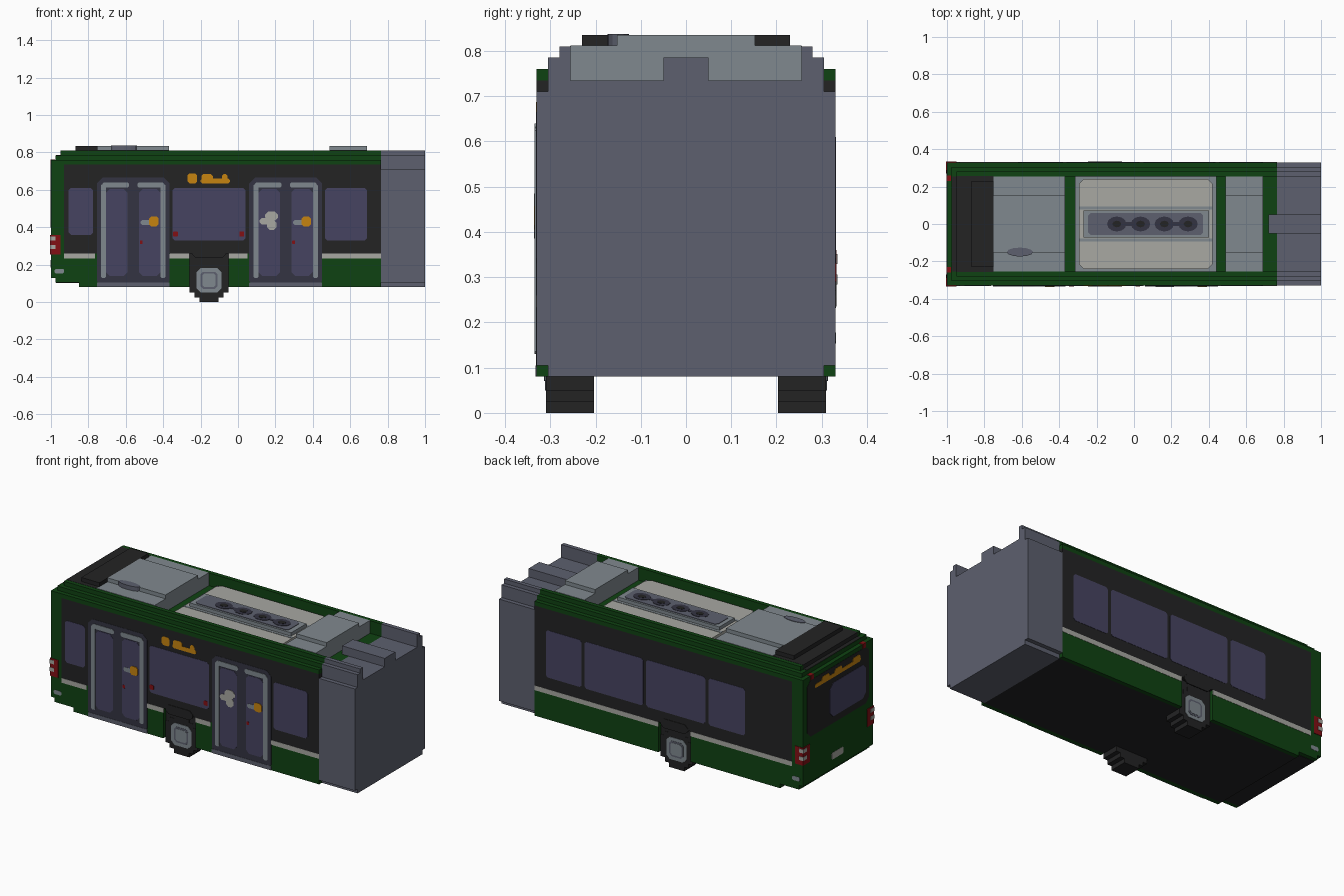
import bpy, bmesh, math

cube = bpy.data.objects.get("Cube")
if cube:
    bpy.data.objects.remove(cube, do_unlink=True)


def lin(c):
    c /= 255
    return c / 12.92 if c <= 0.04045 else ((c + 0.055) / 1.055) ** 2.4


def material(name, rgb):
    m = bpy.data.materials.new(name)
    m.use_nodes = True
    col = tuple(lin(c) for c in rgb) + (1,)
    m.diffuse_color = col
    b = m.node_tree.nodes["Principled BSDF"]
    b.inputs["Base Color"].default_value = col
    b.inputs["Roughness"].default_value = 0.8
    return m


GREEN = material("dark green", (15, 66, 18))
BLACK = material("black", (35, 35, 36))
GLASS = material("tinted glass", (70, 67, 97))
FRAME = material("door frame grey", (52, 52, 66))
GREY = material("light grey", (128, 137, 143))
JOINT = material("joint grey", (93, 96, 110))
WHITE = material("off white", (168, 168, 162))
ORANGE = material("orange", (198, 132, 16))
RED = material("red", (130, 16, 20))


def finish(name, bm, mat):
    bmesh.ops.recalc_face_normals(bm, faces=bm.faces[:])
    me = bpy.data.meshes.new(name)
    bm.to_mesh(me)
    bm.free()
    me.materials.append(mat)
    o = bpy.data.objects.new(name, me)
    bpy.context.collection.objects.link(o)
    return o


def box(name, mat, x0, x1, y0, y1, z0, z1):
    bm = bmesh.new()
    bmesh.ops.create_cube(bm, size=1)
    for v in bm.verts:
        v.co = ((x0 + x1) / 2 + v.co.x * (x1 - x0),
                (y0 + y1) / 2 + v.co.y * (y1 - y0),
                (z0 + z1) / 2 + v.co.z * (z1 - z0))
    return finish(name, bm, mat)


def prism(name, mat, pts, axis, a, b):
    """Extrude a 2D outline along an axis from a to b."""
    place = {"x": lambda u, w, d: (d, u, w), "y": lambda u, w, d: (u, d, w),
             "z": lambda u, w, d: (u, w, d)}[axis]
    bm = bmesh.new()
    lo = [bm.verts.new(place(u, w, a)) for u, w in pts]
    hi = [bm.verts.new(place(u, w, b)) for u, w in pts]
    bm.faces.new(lo)
    bm.faces.new(hi)
    n = len(pts)
    for i in range(n):
        j = (i + 1) % n
        bm.faces.new((lo[i], lo[j], hi[j], hi[i]))
    return finish(name, bm, mat)


def cut_rect(u0, u1, w0, w1, c):
    return [(u0 + c, w0), (u1 - c, w0), (u1, w0 + c), (u1, w1 - c),
            (u1 - c, w1), (u0 + c, w1), (u0, w1 - c), (u0, w0 + c)]


def side_plate(name, mat, s, u0, u1, w0, w1, level=1, c=0.012):
    prism(name, mat, cut_rect(u0, u1, w0, w1, c), "y", s * 0.328, s * (0.33 + 0.0015 * level))


def rear_plate(name, mat, u0, u1, w0, w1, level=1, c=0.012):
    prism(name, mat, cut_rect(u0, u1, w0, w1, c), "x", -0.998, -1 - 0.0015 * level)


def stepped(cx, cz, steps):
    """Symmetric blocky outline from (half width, half height) corner steps."""
    q = []
    for i, (w, h) in enumerate(steps):
        if i:
            q.append((w, steps[i - 1][1]))
        q.append((w, h))
    right = [(w, -h) for w, h in reversed(q)] + q
    full = right + [(-w, -h) for w, h in right]
    return [(cx + u, cz + w) for u, w in full]


END = 0.765   # where the body meets the joint
WX = -0.155   # wheel centre

# Body core, underside and stepped roof edges
box("body_core", GREEN, -0.975, END, -0.305, 0.305, 0.105, 0.735)
box("underside", BLACK, -0.85, END, -0.305, 0.305, 0.08, 0.106)
box("rear_underside", BLACK, -0.974, -0.85, -0.305, 0.305, 0.103, 0.106)
box("rear_wall", GREEN, -1, -0.975, -0.33, 0.33, 0.13, 0.76)
box("rear_roof_step", GREEN, -0.975, -0.93, -0.305, 0.305, 0.735, 0.785)

for s, side in ((-1, "right"), (1, "left")):
    def skin(name, mat, x0, x1, z0, z1, a=0.305, b=0.33):
        return box(side + "_" + name, mat, x0, x1, min(s * a, s * b), max(s * a, s * b), z0, z1)

    # Side skin, split around the wheel arch
    skin("rear_corner", GREEN, -0.975, -0.85, 0.105, 0.26)
    skin("rear_pillar", GREEN, -0.975, -0.93, 0.26, 0.76)
    skin("lower_rear_skin", GREEN, -0.85, WX - 0.105, 0.08, 0.26)
    skin("lower_front_skin", GREEN, WX + 0.105, END, 0.08, 0.26)
    skin("window_band", BLACK, -0.93, END, 0.26, 0.735)
    skin("cant_rail", GREEN, -0.93, END, 0.735, 0.76)
    skin("roof_rail_low", GREEN, -0.975, END, 0.735, 0.785, 0.255, 0.305)
    skin("roof_rail_high", GREEN, -0.95, END, 0.785, 0.81, 0.255, 0.28)
    skin("arch_liner", BLACK, WX - 0.105, WX + 0.105, 0.08, 0.26, 0.29, 0.307)
    side_plate(side + "_arch_trim", BLACK, s, WX - 0.09, WX + 0.09, 0.235, 0.29, 2, 0.02)

    # Wheels with blocky tyre and hub
    prism(side + "_tyre", BLACK,
          stepped(WX, 0.115, [(0.125, 0.025), (0.105, 0.065), (0.078, 0.09), (0.05, 0.115)]),
          "y", s * 0.203, s * 0.309)
    prism(side + "_rim", GREY, cut_rect(WX - 0.066, WX + 0.066, 0.05, 0.182, 0.022), "y", s * 0.3, s * 0.312)
    prism(side + "_rim_ring", JOINT, cut_rect(WX - 0.046, WX + 0.046, 0.07, 0.162, 0.015), "y", s * 0.3, s * 0.3135)
    prism(side + "_hub", GREY, cut_rect(WX - 0.036, WX + 0.036, 0.08, 0.152, 0.01), "y", s * 0.3, s * 0.315)

    # Tail lights wrapping the corner
    box(side + "_tail_light", RED, -1.004, -0.95, min(s * 0.27, s * 0.333), max(s * 0.27, s * 0.333), 0.255, 0.36)
    for z in (0.295, 0.34):
        box(side + "_tail_lamp", WHITE, -1.006, -0.977, min(s * 0.30, s * 0.335), max(s * 0.30, s * 0.335), z - 0.011, z + 0.011)
    side_plate(side + "_corner_reflector", GREY, s, -0.98, -0.93, 0.153, 0.178, 1, 0.006)
    y = s * 0.245
    box(side + "_marker_lamp", RED, -1.003, -0.978, y - 0.015, y + 0.015, 0.735, 0.763)

# White stripes
for x0, x1 in ((-0.93, -0.765), (-0.365, -0.258), (-0.052, 0.05), (0.45, END)):
    side_plate("right_stripe", WHITE, -1, x0, x1, 0.232, 0.26, 1, 0.002)
for x0, x1 in ((-0.93, WX - 0.105), (WX + 0.105, END)):
    side_plate("left_stripe", WHITE, 1, x0, x1, 0.232, 0.26, 1, 0.002)

# Side windows
for x0, x1, z0 in ((-0.905, -0.775, 0.36), (-0.35, 0.04, 0.33), (0.465, 0.69, 0.33)):
    side_plate("right_window", GLASS, -1, x0, x1, z0, 0.61)
for x0, x1 in ((-0.62, -0.38), (-0.36, 0.03), (0.05, 0.435), (0.455, 0.69)):
    side_plate("left_window", GLASS, 1, x0, x1, 0.33, 0.61)

# Double doors
for cx, k in ((-0.56, 1), (0.255, 2)):
    side_plate("door_surround", FRAME, -1, cx - 0.195, cx + 0.195, 0.082, 0.665, 1, 0.03)
    side_plate("door_sill", JOINT, -1, cx - 0.195, cx + 0.195, 0.08, 0.105, 2, 0.002)
    for d in (-1, 1):
        a, b = sorted((cx + d * 0.03, cx + d * 0.145))
        side_plate("door_glass", GLASS, -1, a, b, 0.14, 0.605, 2, 0.02)
        a, b = sorted((cx + d * 0.145, cx + d * 0.172))
        side_plate("door_post", GREY, -1, a, b, 0.13, 0.63, 3, 0.006)
        a, b = sorted((cx + d * 0.022, cx + d * 0.165))
        side_plate("door_top_rail", GREY, -1, a, b, 0.612, 0.64, 3, 0.008)
    side_plate("door_handle", GREY, -1, cx + 0.04, cx + 0.1, 0.412, 0.438, 3, 0.008)
    side_plate("door_button", ORANGE, -1, cx + 0.085, cx + 0.135, 0.405, 0.457, 4, 0.01)
    side_plate("door_lamp", RED, -1, cx + 0.035, cx + 0.05, 0.31, 0.33, 3, 0.003)
side_plate("door_notice_top", WHITE, -1, 0.145, 0.215, 0.435, 0.485, 4, 0.018)
side_plate("door_notice_side", WHITE, -1, 0.115, 0.18, 0.415, 0.45, 4, 0.012)
side_plate("door_notice_tail", WHITE, -1, 0.155, 0.205, 0.385, 0.44, 4, 0.015)
for x in (-0.335, 0.02):
    side_plate("window_tag", RED, -1, x - 0.013, x + 0.013, 0.35, 0.378, 2, 0.004)

# Side destination display
side_plate("display_number", ORANGE, -1, -0.27, -0.218, 0.635, 0.687, 1, 0.01)
side_plate("display_bar", ORANGE, -1, -0.2, -0.043, 0.635, 0.66, 1, 0.008)
side_plate("display_left", ORANGE, -1, -0.195, -0.135, 0.645, 0.685, 1, 0.01)
side_plate("display_right", ORANGE, -1, -0.085, -0.055, 0.65, 0.685, 1, 0.01)

# Rear window, display and plate
rear_plate("rear_panel", BLACK, -0.29, 0.29, 0.4, 0.735, 1, 0.03)
rear_plate("rear_window", GLASS, -0.26, 0.08, 0.44, 0.64, 2, 0.03)
rear_plate("rear_display", ORANGE, -0.21, 0.22, 0.672, 0.695, 2, 0.008)
for y in (-0.17, 0.0, 0.12):
    rear_plate("rear_display_block", ORANGE, y - 0.035, y + 0.035, 0.68, 0.715, 2, 0.01)
rear_plate("number_plate", WHITE, -0.05, 0.06, 0.185, 0.225, 1, 0.006)

# Black rear roof cowl
box("cowl_low", BLACK, -0.974, -0.75, -0.255, 0.255, 0.735, 0.787)
box("cowl_mid", BLACK, -0.95, -0.75, -0.256, 0.256, 0.78, 0.811)
box("cowl_top", BLACK, -0.87, -0.75, -0.23, 0.23, 0.81, 0.835)

# Grey roof housings
for name, x0, x1 in (("rear_housing", -0.75, -0.37), ("front_housing", 0.49, 0.69)):
    box(name, GREY, x0, x1, -0.255, 0.255, 0.735, 0.812)
    box(name + "_lid", GREY, x0, x1, -0.153, 0.153, 0.81, 0.835)


def oval(cx, cy, rx, ry, n=12):
    return [(cx + rx * math.cos(i * math.tau / n), cy + ry * math.sin(i * math.tau / n)) for i in range(n)]


prism("housing_vent", JOINT, oval(-0.61, -0.15, 0.07, 0.024), "z", 0.81, 0.8375)

# Roof air conditioner with four fans
box("cooler_base", GREY, -0.315, 0.44, -0.254, 0.254, 0.735, 0.75)
prism("cooler_cover", WHITE, cut_rect(-0.295, 0.42, -0.24, 0.24, 0.025), "z", 0.745, 0.765)
for y in (-0.085, 0.085):
    box("cooler_seam", GREY, -0.295, 0.42, y - 0.008, y + 0.008, 0.76, 0.767)
box("fan_deck", GREY, -0.27, 0.4, -0.072, 0.072, 0.76, 0.785)
prism("fan_strip", JOINT, cut_rect(-0.245, 0.37, -0.06, 0.06, 0.015), "z", 0.78, 0.788)
for i in range(4):
    x = -0.092 + 0.127 * i
    prism("fan", FRAME, oval(x, 0, 0.052, 0.04), "z", 0.785, 0.79)
    prism("fan_hub", BLACK, oval(x, 0, 0.024, 0.018, 8), "z", 0.785, 0.7915)
for x in (-0.03, 0.225):
    box("fan_link", FRAME, x - 0.05, x + 0.05, -0.01, 0.01, 0.785, 0.7895)

# Articulation joint: stepped cross-section with a roof channel and centre ridge
half = [(0.305, 0.08), (0.305, 0.105), (0.33, 0.105), (0.33, 0.71), (0.305, 0.71), (0.305, 0.785),
        (0.28, 0.785), (0.28, 0.81), (0.255, 0.81), (0.255, 0.735), (0.05, 0.735), (0.05, 0.785)]
prism("joint_section", JOINT, half + [(-y, z) for y, z in reversed(half)], "x", END, 1.0)
box("joint_ridge_tip", JOINT, 0.72, END + 0.01, -0.05, 0.05, 0.73, 0.785)
